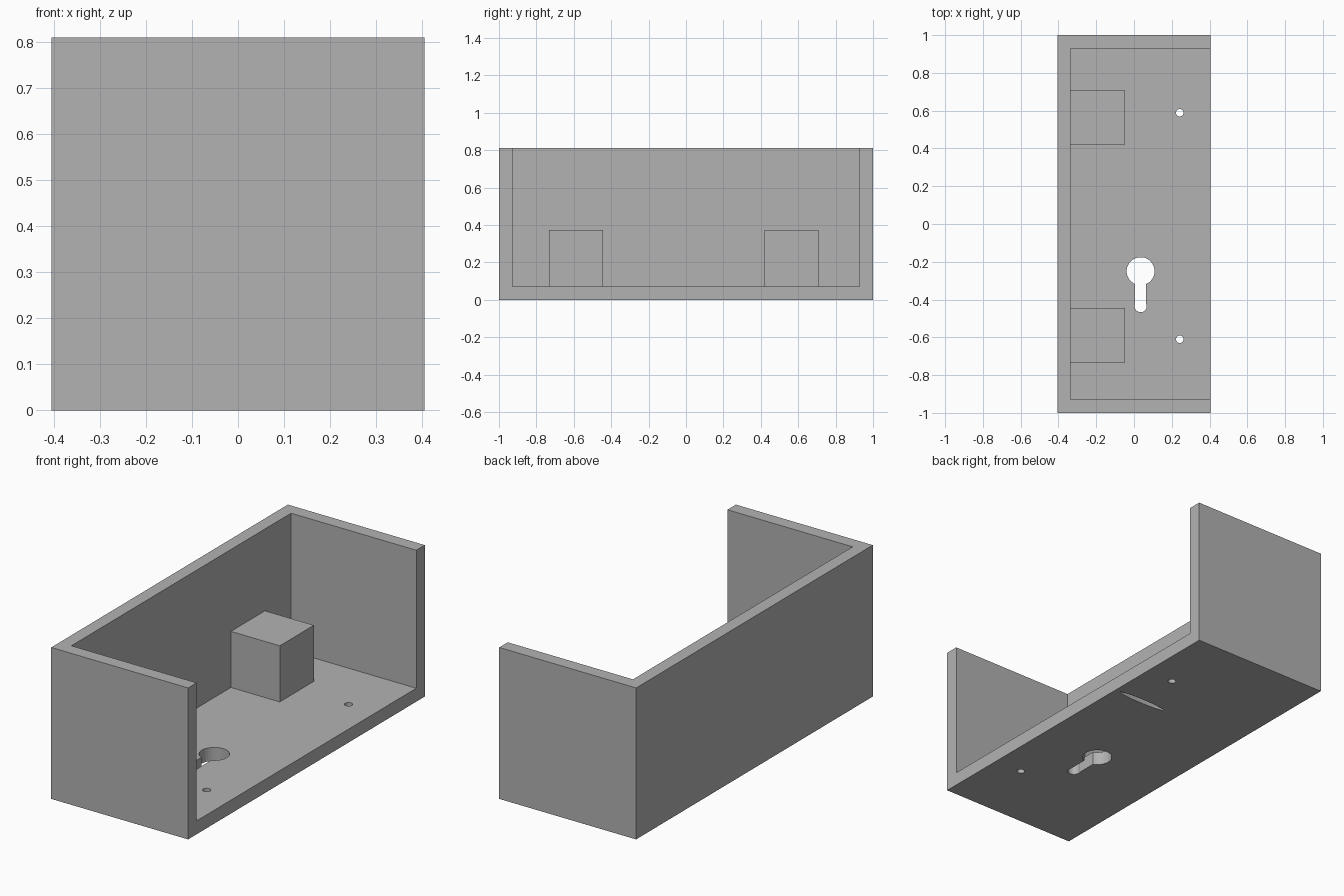
import bpy
import bmesh
from mathutils import Matrix, Vector

if "Cube" in bpy.data.objects:
    bpy.data.objects.remove(bpy.data.objects["Cube"], do_unlink=True)

# Single grey finish
grey = bpy.data.materials.new("matte grey")
grey.use_nodes = True
colour = (0.448, 0.448, 0.448, 1)
grey.diffuse_color = colour
grey.node_tree.nodes["Principled BSDF"].inputs["Base Color"].default_value = colour

HALF_X, HALF_Y, HEIGHT, WALL = 0.405, 1.0, 0.81, 0.072


def finish(name, bm):
    mesh = bpy.data.meshes.new(name)
    bm.to_mesh(mesh)
    bm.free()
    mesh.materials.append(grey)
    obj = bpy.data.objects.new(name, mesh)
    bpy.context.collection.objects.link(obj)
    return obj


def box(name, low, high):
    low, high = Vector(low), Vector(high)
    bm = bmesh.new()
    place = Matrix.Translation((low + high) / 2) @ Matrix.Diagonal((*(high - low), 1))
    bmesh.ops.create_cube(bm, size=1, matrix=place)
    return finish(name, bm)


def rod(name, x, y, rx, ry, low, high, sides=48):
    bm = bmesh.new()
    place = Matrix.Translation((x, y, (low + high) / 2)) @ Matrix.Diagonal((rx, ry, high - low, 1))
    bmesh.ops.create_cone(bm, cap_ends=True, segments=sides, radius1=1, radius2=1,
                          depth=1, matrix=place)
    return finish(name, bm)


def carve(target, cutter):
    cutter.hide_render = True
    mod = target.modifiers.new("cut", "BOOLEAN")
    mod.operation = "DIFFERENCE"
    mod.solver = "EXACT"
    mod.object = cutter
    bpy.context.view_layer.update()
    graph = bpy.context.evaluated_depsgraph_get()
    result = bpy.data.meshes.new_from_object(target.evaluated_get(graph))
    target.modifiers.clear()
    target.data = result
    bpy.data.objects.remove(cutter, do_unlink=True)


# Tray open at the top and along one long side
housing = box("housing", (-HALF_X, -HALF_Y, 0), (HALF_X, HALF_Y, HEIGHT))
carve(housing, box("cavity_cutter", (-HALF_X + WALL - 0.003, -HALF_Y + WALL, WALL),
                   (HALF_X + 0.2, HALF_Y - WALL, HEIGHT + 0.2)))

# Keyhole: round opening, straight slot and rounded slot end
key_x, key_y, slot_y = 0.035, -0.25, -0.435
carve(housing, rod("keyhole_cutter", key_x, key_y, 0.074, 0.074, -0.1, 0.2))
carve(housing, box("slot_cutter", (key_x - 0.029, slot_y, -0.1), (key_x + 0.029, key_y, 0.2)))
carve(housing, rod("slot_end_cutter", key_x, slot_y, 0.032, 0.032, -0.1, 0.2))

# Screw holes
for y in (0.589, -0.61):
    carve(housing, rod("screw_cutter", 0.242, y, 0.02, 0.02, -0.1, 0.2, 24))

# Narrow blind groove under the floor
carve(housing, rod("groove_cutter", 0.23, 0.335, 0.145, 0.016, -0.1, 0.05))

# Mounting blocks against the long wall
for name, y in (("front_block", -0.733), ("rear_block", 0.42)):
    box(name, (-HALF_X + WALL - 0.003, y, WALL), (-0.047, y + 0.288, 0.372))
